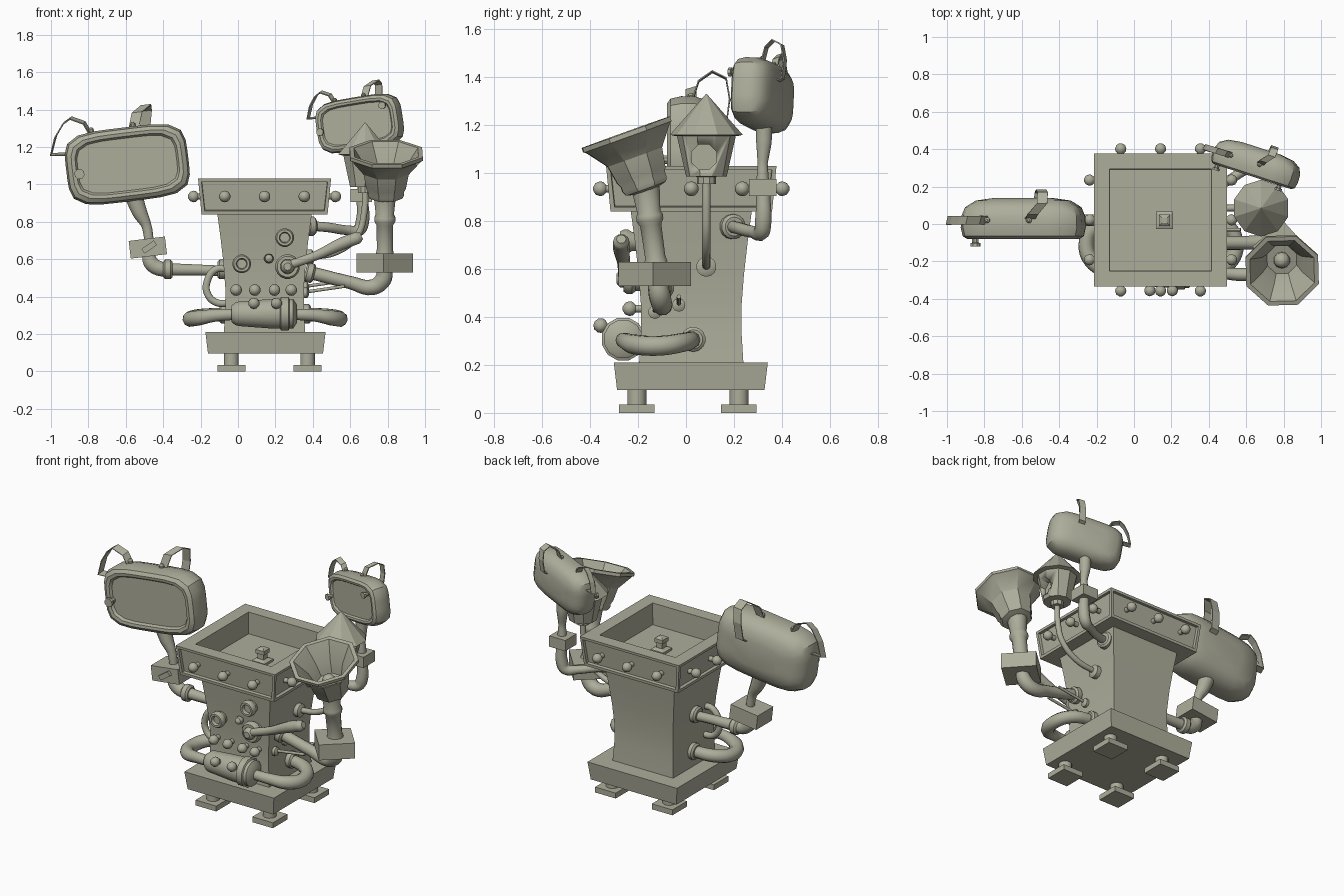
import bpy, bmesh, math
from mathutils import Vector, Matrix

cube = bpy.data.objects.get("Cube")
if cube:
    bpy.data.objects.remove(cube, do_unlink=True)

clay = bpy.data.materials.new("olive_clay")
clay.use_nodes = True
CLAY = (0.42, 0.42, 0.33, 1)
clay.diffuse_color = CLAY
clay.node_tree.nodes["Principled BSDF"].inputs["Base Color"].default_value = CLAY

CX, CY = 0.142, 0.022          # axis of the tower
I = Matrix.Identity(4)


def select(ob):
    bpy.ops.object.select_all(action='DESELECT')
    ob.select_set(True)
    bpy.context.view_layer.objects.active = ob


def smooth(ob, angle=40):
    select(ob)
    bpy.ops.object.shade_smooth_by_angle(angle=math.radians(angle))


def finish(name, bm, matrix=I, angle=0):
    bmesh.ops.recalc_face_normals(bm, faces=bm.faces)
    me = bpy.data.meshes.new(name)
    bm.to_mesh(me)
    bm.free()
    me.transform(matrix)
    me.materials.append(clay)
    ob = bpy.data.objects.new(name, me)
    bpy.context.collection.objects.link(ob)
    if angle:
        smooth(ob, angle)
    return ob


def loft(name, rings, matrix=I, angle=0):
    """Skin closed rings of points and cap both ends."""
    bm = bmesh.new()
    loops = [[bm.verts.new(p) for p in ring] for ring in rings]
    n = len(loops[0])
    for a, b in zip(loops, loops[1:]):
        for i in range(n):
            j = (i + 1) % n
            bm.faces.new((a[i], a[j], b[j], b[i]))
    bm.faces.new(loops[0])
    bm.faces.new(loops[-1])
    return finish(name, bm, matrix, angle)


def aim(loc, direction):
    return Matrix.Translation(loc) @ Vector(direction).to_track_quat('Z', 'Y').to_matrix().to_4x4()


def lathe(name, profile, loc, direction=(0, 0, 1), segs=14, angle=40):
    """Turn (radius, height) pairs about an axis."""
    turn = [math.tau * (i + 0.5) / segs for i in range(segs)]
    rings = [[(r * math.cos(t), r * math.sin(t), h) for t in turn] for r, h in profile]
    return loft(name, rings, aim(loc, direction), angle)


def block(name, size, loc, rot=I, top=1.0):
    """Box centred at loc, its upper face scaled by top."""
    x, y, z = (s / 2 for s in size)
    ring = lambda k, h: [(a * x * k, b * y * k, h) for a, b in ((-1, -1), (1, -1), (1, 1), (-1, 1))]
    return loft(name, [ring(1, -z), ring(top, z)], Matrix.Translation(loc) @ rot)


def tube(name, points, radii):
    """Round pipe through points with a radius at each."""
    cu = bpy.data.curves.new(name, 'CURVE')
    cu.dimensions = '3D'
    cu.bevel_depth, cu.bevel_resolution = 1.0, 3
    cu.resolution_u, cu.use_fill_caps = 5, True
    sp = cu.splines.new('BEZIER')
    sp.bezier_points.add(len(points) - 1)
    for i, (bp, p) in enumerate(zip(sp.bezier_points, points)):
        bp.co = p
        bp.radius = radii[min(i, len(radii) - 1)]
        bp.handle_left_type = bp.handle_right_type = 'AUTO'
    cu.materials.append(clay)
    ob = bpy.data.objects.new(name, cu)
    bpy.context.collection.objects.link(ob)
    select(ob)
    bpy.ops.object.convert(target='MESH')
    smooth(bpy.context.object)


def strap(name, points, side, matrix):
    """Thin flat band along points."""
    bm = bmesh.new()
    s = Vector(side)
    rows = [(bm.verts.new(Vector(p) - s), bm.verts.new(Vector(p) + s)) for p in points]
    for a, b in zip(rows, rows[1:]):
        bm.faces.new((a[0], a[1], b[1], b[0]))
    ob = finish(name, bm, matrix)
    ob.modifiers.new("thickness", 'SOLIDIFY').thickness = 0.006


BOLT = [(.016, 0), (.016, .03), (.028, .042), (.031, .056), (.024, .074), (.008, .084)]
COLLAR = [(.04, -.01), (.052, 0), (.052, .03), (.04, .04)]

# Feet and plinth
for i, x in enumerate((-0.035, 0.372)):
    for j, y in enumerate((-0.205, 0.221)):
        block(f"foot_plate_{i}{j}", (.148, .148, .035), (x, y, .0175))
        lathe(f"foot_stem_{i}{j}", [(.04, 0), (.04, .07)], (x, y, .03))
block("plinth", (.615, .615, .115), (.147, .02, .1525), top=1.045)

# Waisted tower
square = lambda h, z: [(CX + a * h, CY + b * h, z) for a, b in ((-1, -1), (1, -1), (1, 1), (-1, 1))]
loft("tower", [square(h, z) for h, z in ((.218, .2), (.21, .33), (.21, .45), (.22, .58), (.236, .72), (.255, .86))],
     angle=25)

# Tray with recessed side panels and a sunken basin
tray = block("tray", (.674, .674, .19), (CX, CY, .935), top=1.055)
bm = bmesh.new()
bm.from_mesh(tray.data)
bm.normal_update()
walls = [f for f in bm.faces if abs(f.normal.z) < .5]
lid = [f for f in bm.faces if f.normal.z > .5]
bmesh.ops.inset_individual(bm, faces=walls, thickness=.025)
bmesh.ops.inset_individual(bm, faces=walls, thickness=.003, depth=-.018)
bmesh.ops.inset_individual(bm, faces=lid, thickness=.118)
bmesh.ops.inset_individual(bm, faces=lid, thickness=.002, depth=-.14)
bm.to_mesh(tray.data)
bm.free()
lathe("basin_plug", [(.065, 0), (.065, .02), (.03, .03), (.03, .06), (.042, .065), (.042, .09), (.02, .1)],
      (.163, .02, .885), segs=4, angle=20)
for k, (dx, dy) in enumerate(((1, 0), (-1, 0), (0, 1), (0, -1))):
    for m in (-1, 0, 1):
        o = m * .213
        lathe(f"tray_bolt_{k}_{m + 1}", BOLT, (CX + dx * .325 + dy * o, CY + dy * .325 + dx * o, .935), (dx, dy, 0))

# Front dials, buttons and valve
for i, (x, z, r, y) in enumerate(((.25, .715, .05, -.205), (.02, .575, .05, -.19), (.265, .56, .066, -.19))):
    lathe(f"dial_{i}", [(r * .8, -.03), (r * .8, .02), (r, .035), (r, .055), (r * .85, .07), (r * .6, .07), (r * .5, .05)],
          (x, y, z), (0, -1, 0), 16)
for i, x in enumerate((-.01, .09, .195, .285)):
    lathe(f"button_{i}", BOLT, (x, -.18, .435), (0, -1, 0))
lathe("valve", [(.012, 0), (.026, .03), (.02, .05), (.004, .06)], (.165, -.19, .6), (0, -1, .1), 10)

# Crank handle beside the largest dial
lathe("crank_hub", [(.03, 0), (.04, .05), (.036, .085), (.02, .1)], (.265, -.19, .56), (0, -1, 0))
tube("crank_handle", [(.28, -.26, .57), (.42, -.26, .62), (.56, -.27, .685), (.64, -.27, .715), (.66, -.27, .725)],
     [.024, .026, .035, .034, .02])

# Canister with its two return pipes
lathe("canister", [(.045, -.02), (.062, 0), (.068, .02), (.082, .2), (.082, .24), (.092, .245), (.092, .285),
                   (.082, .29), (.082, .31), (.05, .33)], (-.015, -.262, .308), (1, 0, 0), 12)
for i, x in enumerate((.085, .205)):
    lathe(f"canister_bolt_{i}", BOLT, (x, -.305, .345), (0, -.8, .3), 10)
for side in (-1, 1):
    tag = "left" if side > 0 else "right"
    path = ((.13, -.262, .305), (.26, -.255, .3), (.36, -.21, .285), (.40, -.11, .28), (.35, -.01, .295), (.2, .03, .307))
    tube(f"{tag}_return_pipe", [(.145 + side * x, y, z) for x, y, z in path], [.03, .034, .042, .042, .04, .036])
    lathe(f"{tag}_pipe_collar", COLLAR, (.145 + side * .205, .03, .307), (side, 0, 0))

# Side loop and lever rods
tube("side_loop", [(-.04, -.1, .545), (-.12, -.1, .545), (-.165, -.1, .48), (-.165, -.1, .42), (-.12, -.1, .37),
                   (-.04, -.1, .365)], [.02])
for i, (y, z) in enumerate(((-.13, .42), (-.03, .45))):
    tube(f"lever_rod_{i}", [(.33, y, z), (.57, y, z + .035)], [.009])
    lathe(f"lever_rod_seat_{i}", [(.028, 0), (.028, .02), (.012, .03)], (.35, y, z), (1, 0, 0), 10)


def rounded(w, h, y):
    pts = []
    for i in range(28):
        c, s = math.cos(math.tau * i / 28), math.sin(math.tau * i / 28)
        k = (abs(c) ** 4.5 + abs(s) ** 4.5) ** (-1 / 4.5)
        pts.append((w * c * k, y, h * s * k))
    return pts


def monitor(tag, loc, turn, tilt, scale, knobs):
    """Rounded screen with carrying straps on its top and side."""
    m = (Matrix.Translation(loc) @ Matrix.Rotation(math.radians(turn), 4, 'Z')
         @ Matrix.Rotation(math.radians(-tilt), 4, 'Y') @ Matrix.Scale(scale, 4))
    shell = ((.265, .14, -.082), (.275, .15, -.097), (.295, .168, -.1), (.318, .188, -.085), (.328, .198, -.04),
             (.326, .197, .02), (.305, .18, .07), (.25, .14, .105), (.15, .08, .12))
    loft(f"{tag}_monitor", [rounded(*s) for s in shell], m, 35)
    strap(f"{tag}_top_strap", [(.055, 0, .18), (.085, .03, .27), (.138, .09, .305), (.138, .15, .275), (.12, .165, .19),
                               (.1, .15, .08), (.09, .1, .06)], (.028, 0, 0), m)
    strap(f"{tag}_side_strap", [(-.17, 0, .18), (-.2, 0, .25), (-.27, 0, .285), (-.315, 0, .26), (-.365, 0, .195),
                                (-.4, 0, .1), (-.3, 0, .09)], (.006, .022, .006), m)
    for i, (x, z) in enumerate(knobs):
        knob = lathe(f"{tag}_monitor_knob_{i}", [(.018, 0), (.018, .03), (.028, .032), (.028, .05)], (0, 0, 0), (0, -1, 0), 8)
        knob.data.transform(m @ Matrix.Translation((x, -.09, z)))
    for x in (-.17, .055):
        ball = lathe(f"{tag}_strap_stud", [(.016, 0), (.016, .03), (.006, .04)], (0, 0, 0), segs=8)
        ball.data.transform(m @ Matrix.Translation((x, 0, .18)))


# Large monitor, its neck, box and arm
monitor("right", (-.592, .02, 1.107), 0, 7, 1, [(-.26, -.02)])
tube("right_monitor_neck", [(-.555, .02, .93), (-.525, .02, .85), (-.49, .02, .78), (-.475, .02, .7)], [.05, .042, .028, .026])
tilt = Matrix.Rotation(math.radians(-7), 4, 'Y')
block("right_box", (.195, .16, .095), (-.482, .02, .662), tilt)
block("right_box_latch", (.08, .03, .03), (-.475, -.065, .665), Matrix.Rotation(math.radians(-35), 4, 'Y'))
tube("right_arm", [(-.48, .02, .63), (-.465, .02, .58), (-.42, .02, .55), (-.34, .02, .545), (-.2, .02, .542), (-.05, .02, .535)],
     [.036, .042, .042, .034, .03])
for x in (-.39, -.1):
    lathe("right_arm_collar", COLLAR, (x, .02, .545), (1, 0, 0))

# Small monitor, its neck, box and arm
monitor("left", (.655, .322, 1.325), -18, 9, .72, [(-.28, -.02), (.23, .1)])
tube("left_monitor_neck", [(.66, .325, 1.2), (.66, .325, 1.13), (.665, .32, 1.04), (.665, .32, .96)], [.036, .034, .022, .028])
block("left_box", (.115, .115, .07), (.66, .32, .94))
tube("left_arm", [(.665, .322, .92), (.665, .322, .8), (.645, .315, .755), (.58, .28, .755), (.48, .22, .77), (.35, .18, .78)],
     [.03, .036, .034, .026, .026])
lathe("left_arm_collar", COLLAR, (.375, .19, .777), (1, .3, 0))

# Horn with its box and arm
block("horn_box", (.215, .215, .1), (.785, -.13, .58), Matrix.Rotation(math.radians(42), 4, 'Z'))
tube("horn_arm", [(.785, -.12, .55), (.775, -.11, .49), (.72, -.1, .45), (.6, -.1, .475), (.36, -.1, .535)], [.042, .046, .044, .036, .036])
lathe("horn_arm_collar", COLLAR, (.37, -.1, .53), (1, 0, -.25))
lathe("horn_neck", [(.05, 0), (.044, .03), (.046, .16), (.058, .18), (.058, .2), (.05, .215), (.062, .32)],
      (.785, -.125, .625), (0, -.14, 1), 12)
lathe("horn_bell", [(.05, -.02), (.095, -.01), (.105, .01), (.105, .03), (.115, .05), (.13, .13), (.2, .215), (.21, .22), (.21, .24),
                    (.185, .24), (.115, .14), (.085, .06)], (.79, -.17, .945), (0.01, -.36, 1), 8, 25)
lathe("horn_core", [(.04, 0), (.045, .03), (.03, .06), (.01, .07)], (.79, -.185, .99), (0, -.36, 1), 10)

# Lantern with pointed roof, arched opening and bent stem
lathe("lantern_roof", [(.13, -.005), (.152, 0), (.002, .17)], (.68, .085, 1.16), segs=10, angle=20)
lantern = lathe("lantern_body", [(.04, -.02), (.04, .01), (.085, .012), (.125, .19)], (.68, .085, .975), segs=10, angle=20)
cutter = lathe("opening_cutter", [(.057, 0), (.057, .3)], (.72, .075, 1.068), (1, 0, 0), 8)
cutter.hide_render = True
cut = lantern.modifiers.new("opening", 'BOOLEAN')
cut.object, cut.operation = cutter, 'DIFFERENCE'
select(lantern)
bpy.ops.object.modifier_apply(modifier="opening")
bpy.data.objects.remove(cutter, do_unlink=True)
tube("lantern_stem", [(.68, .085, .97), (.675, .085, .85), (.64, .085, .73), (.53, .085, .64), (.36, .085, .61)], [.018])
lathe("lantern_stem_collar", [(.042, -.01), (.042, .02), (.025, .03)], (.375, .085, .61), (1, 0, 0))
